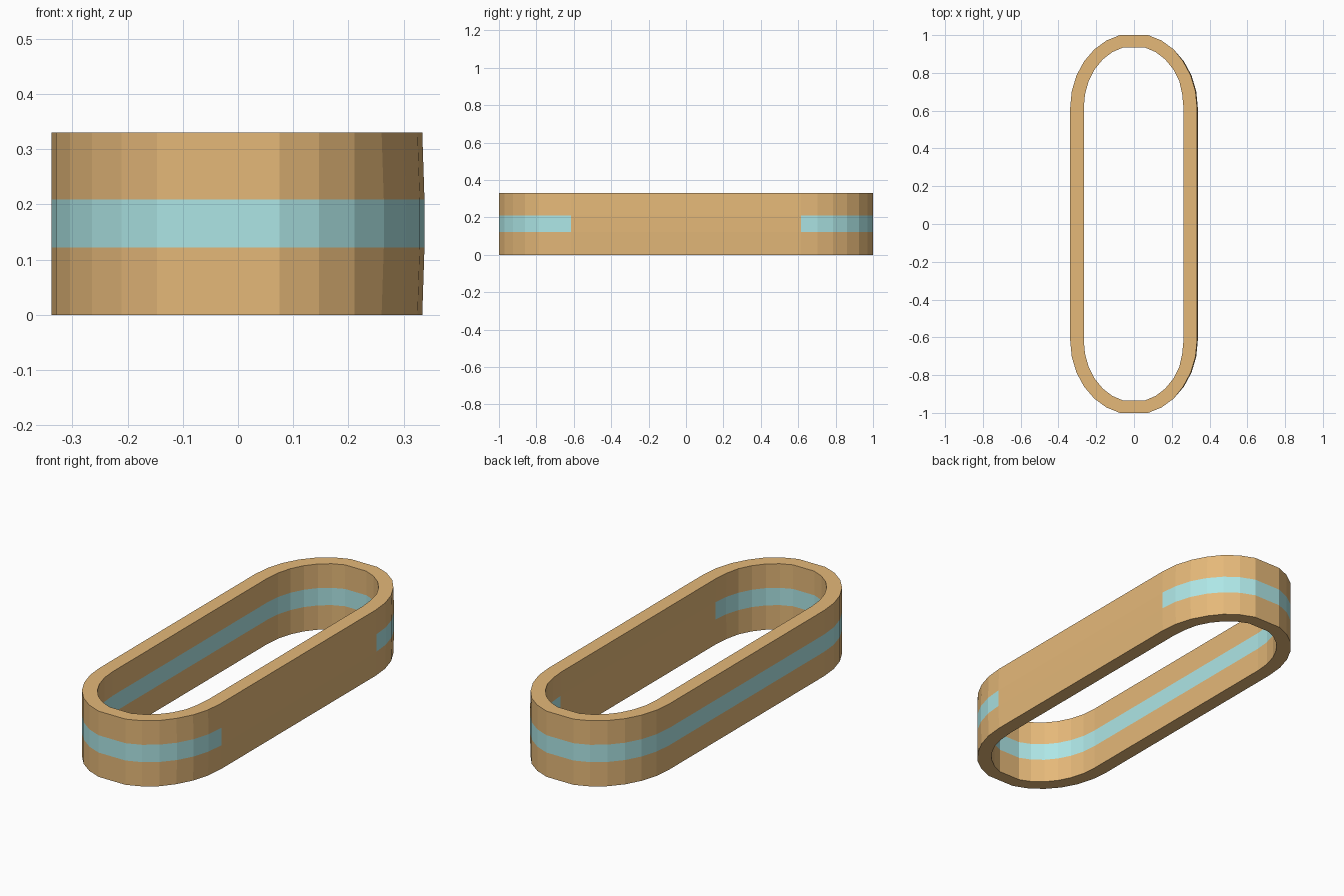
import bpy, bmesh
from math import sin, cos, pi

if "Cube" in bpy.data.objects:
    bpy.data.objects.remove(bpy.data.objects["Cube"])

LEVELS = [0.0, 0.122, 0.209, 0.33]      # bottom, stripe bottom, stripe top, rim
STRAIGHT = 0.615                        # half length of the straight sides
STEPS = 7                               # facets per quarter end


def material(name, color):
    m = bpy.data.materials.new(name)
    m.diffuse_color = color
    m.use_nodes = True
    m.node_tree.nodes["Principled BSDF"].inputs["Base Color"].default_value = m.diffuse_color
    return m


def outline(half_width, half_length):
    """Stadium with blunt ends, counter-clockwise from the front right."""
    a = pi / 2 / STEPS
    ry = (half_length - STRAIGHT) / cos(a)
    quarter = [(half_width * sin(k * a), STRAIGHT + ry * cos(k * a))
               for k in range(1, STEPS + 1)]
    right = [(x, -y) for x, y in quarter] + quarter[::-1]
    return right + [(-x, -y) for x, y in right]


bm = bmesh.new()


def wall(points):
    """Stack of vertex rings, the right side bulging slightly at the stripe."""
    rings = []
    for i, z in enumerate(LEVELS):
        inset = 0.004 if i in (0, 3) else 0.0
        rings.append([bm.verts.new((x - (inset if x > 0.25 else 0), y, z))
                      for x, y in points])
    return rings


outer = wall(outline(0.338, 1.0))
inner = wall(outline(0.266, 0.934))
n = len(outer[0])
for i in range(n):
    j = (i + 1) % n
    # Outer and inner walls; the stripe skips the straight right side
    for rings in (outer, inner):
        for k in range(3):
            f = bm.faces.new((rings[k][i], rings[k][j], rings[k + 1][j], rings[k + 1][i]))
            f.material_index = 1 if k == 1 and i != STEPS - 1 else 0
    # Rim and underside
    for k in (0, 3):
        bm.faces.new((outer[k][i], outer[k][j], inner[k][j], inner[k][i]))
bmesh.ops.recalc_face_normals(bm, faces=bm.faces)

mesh = bpy.data.meshes.new("striped_band")
bm.to_mesh(mesh)
bm.free()
mesh.materials.append(material("orange_brown", (0.78, 0.48, 0.19, 1)))
mesh.materials.append(material("turquoise", (0.42, 0.79, 0.79, 1)))
bpy.context.collection.objects.link(bpy.data.objects.new("striped_band", mesh))
